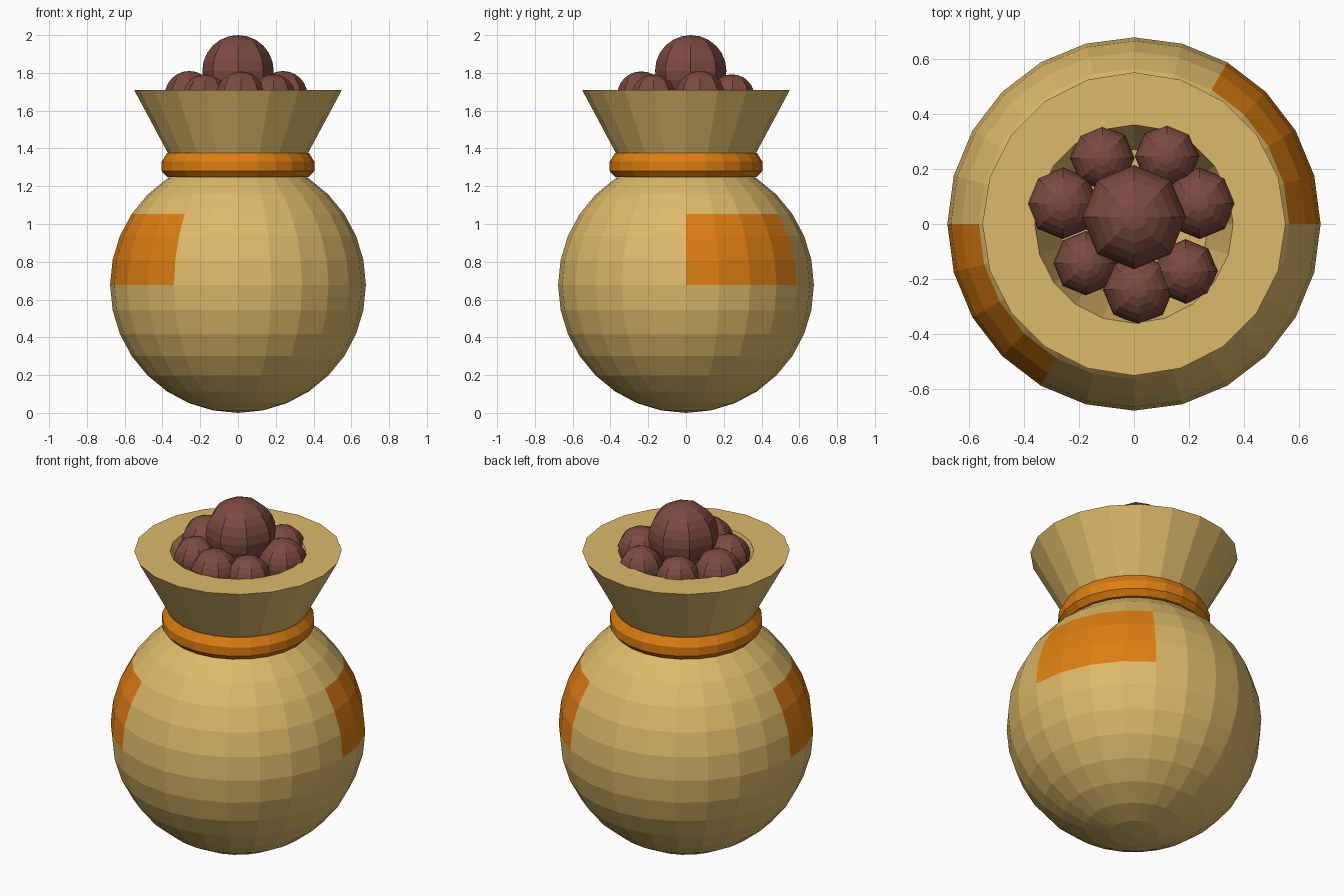
import bpy, bmesh, math

if "Cube" in bpy.data.objects:
    bpy.data.objects.remove(bpy.data.objects["Cube"])


def material(name, rgb):
    m = bpy.data.materials.new(name)
    m.diffuse_color = (*rgb, 1)
    m.use_nodes = True
    m.node_tree.nodes["Principled BSDF"].inputs["Base Color"].default_value = m.diffuse_color
    return m


SAND = material("sand cloth", (0.73, 0.49, 0.145))
ORANGE = material("orange trim", (0.73, 0.21, 0.006))
BROWN = material("brown berry", (0.20, 0.068, 0.051))


def finish(name, bm, *mats):
    bmesh.ops.recalc_face_normals(bm, faces=bm.faces)
    me = bpy.data.meshes.new(name)
    bm.to_mesh(me)
    bm.free()
    for m in mats:
        me.materials.append(m)
    ob = bpy.data.objects.new(name, me)
    bpy.context.collection.objects.link(ob)
    return ob


def ball(segs, rings, r, centre):
    bm = bmesh.new()
    bmesh.ops.create_uvsphere(bm, u_segments=segs, v_segments=rings, radius=r)
    bmesh.ops.translate(bm, verts=bm.verts, vec=centre)
    return bm


def lathe(name, profile, segs, mat, closed=False):
    bm = bmesh.new()
    vs = [bm.verts.new((r, 0, z)) for r, z in profile]
    es = [bm.edges.new(p) for p in zip(vs, vs[1:])]
    if closed:
        es.append(bm.edges.new((vs[-1], vs[0])))
    bmesh.ops.spin(bm, geom=vs + es, cent=(0, 0, 0), axis=(0, 0, 1),
                   angle=2 * math.pi, steps=segs, use_duplicate=False)
    bmesh.ops.remove_doubles(bm, verts=bm.verts, dist=1e-4)
    return finish(name, bm, mat)


# Round sack body with two opposite patches
R = 0.677
bm = ball(24, 16, R, (0, 0, R))
for f in bm.faces:
    c = f.calc_center_median()
    azimuth = math.degrees(math.atan2(c.y, c.x)) % 180
    if R < c.z < 1.06 and azimuth < 60:
        f.material_index = 1
finish("sack_body", bm, SAND, ORANGE)

# Flared collar with flat rim and hollow mouth
lathe("sack_collar", [(0, 1.25), (0.345, 1.25), (0.368, 1.37), (0.55, 1.71),
                      (0.36, 1.71), (0.27, 1.42), (0, 1.42)], 20, SAND)

# Tie band around the neck
lathe("neck_band", [(0.376, 1.376), (0.404, 1.33), (0.404, 1.28), (0.376, 1.249),
                    (0.32, 1.249), (0.32, 1.376)], 24, ORANGE, closed=True)

# Berries: x, y, z, radius
berries = [(0, 0.025, 1.811, 0.189),
           (-0.115, 0.24, 1.675, 0.117), (0.12, 0.245, 1.675, 0.117),
           (-0.258, 0.075, 1.68, 0.13), (0.238, 0.075, 1.68, 0.13),
           (-0.175, -0.142, 1.675, 0.117), (0.187, -0.172, 1.675, 0.117),
           (0.015, -0.237, 1.68, 0.128)]
for i, (x, y, z, r) in enumerate(berries):
    finish(f"berry_{i}", ball(8, 12, r, (x, y, z)), BROWN)
